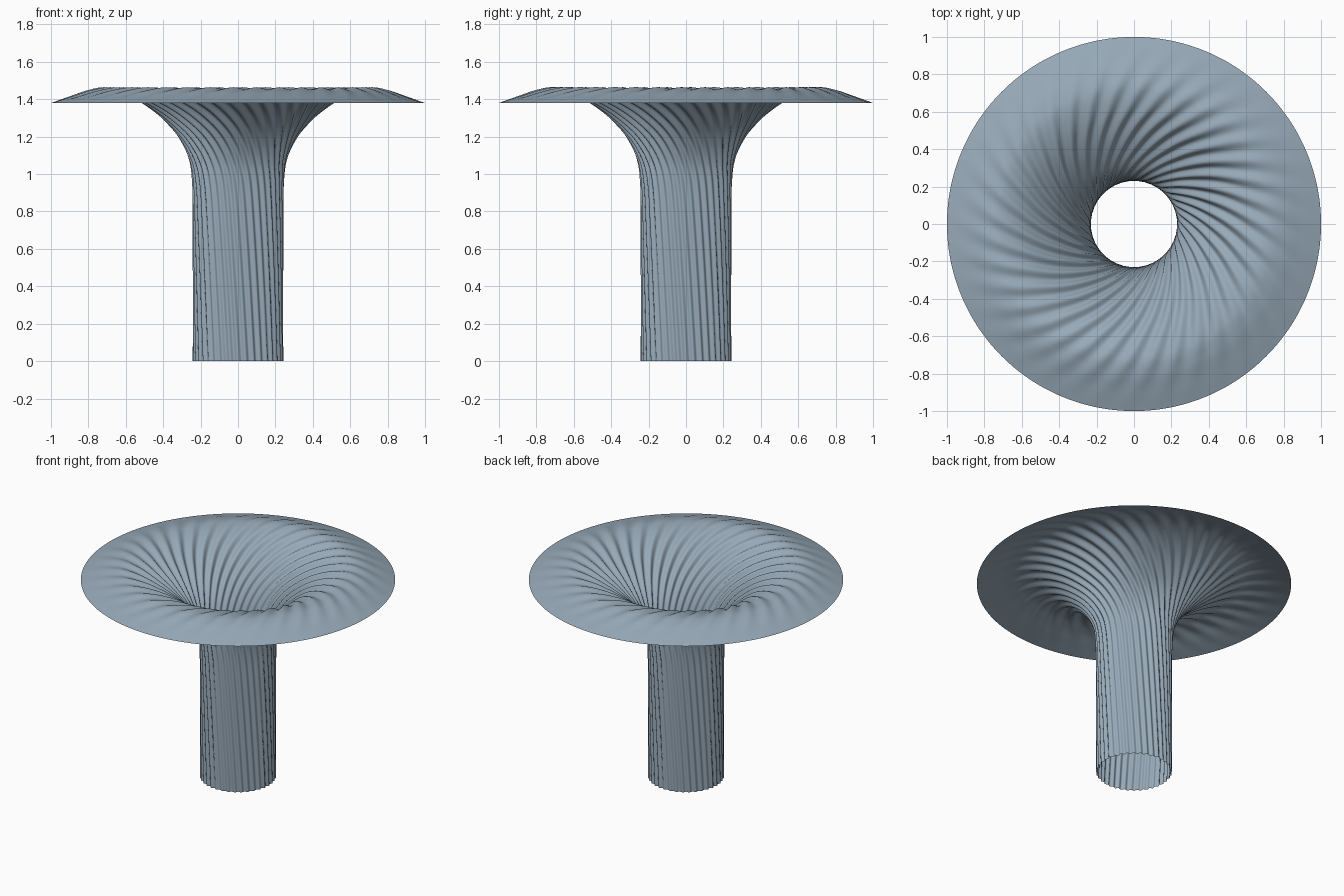
import bpy, bmesh, math
from mathutils import Vector

if "Cube" in bpy.data.objects:
    bpy.data.objects.remove(bpy.data.objects["Cube"])

FLUTES = 36      # twisted ribs around the stem and bell
SEG = FLUTES * 10
STEPS = 9        # rows between profile points

# profile stations: radius, height, twist (radians), rib depth
PROFILE = [Vector(p) for p in (
    (0.236, 0.00, 0.00, 0.006),
    (0.236, 0.35, 0.09, 0.006),
    (0.237, 0.70, 0.19, 0.006),
    (0.240, 0.95, 0.28, 0.006),
    (0.256, 1.08, 0.40, 0.007),
    (0.310, 1.20, 0.58, 0.009),
    (0.395, 1.30, 0.77, 0.010),
    (0.490, 1.375, 0.92, 0.010),
    (0.600, 1.432, 1.06, 0.009),
    (0.710, 1.457, 1.16, 0.007),
    (0.800, 1.446, 1.23, 0.004),
    (0.900, 1.414, 1.30, 0.0015),
    (1.000, 1.380, 1.36, 0.0),
)]


def smooth_profile(pts):
    """Catmull-Rom curve through the stations."""
    p = [2 * pts[0] - pts[1]] + pts + [2 * pts[-1] - pts[-2]]
    out = []
    for i in range(1, len(p) - 2):
        a, b, c, d = p[i - 1:i + 3]
        for k in range(STEPS):
            t = k / STEPS
            out.append(0.5 * (2 * b + (c - a) * t + (2 * a - 5 * b + 4 * c - d) * t * t
                              + (3 * b - a - 3 * c + d) * t ** 3))
    return out + [pts[-1]]


# fluted trumpet: one open sheet swept around z
rows = smooth_profile(PROFILE)
bm = bmesh.new()
rings = []
for i, (r, z, twist, depth) in enumerate(rows):
    a, b = rows[max(i - 1, 0)], rows[min(i + 1, len(rows) - 1)]
    tan = Vector((b[0] - a[0], b[1] - a[1])).normalized()
    nr, nz = tan.y, -tan.x          # outward normal of the profile
    if i == 0:
        nr, nz = 1, 0               # keep the foot flat
    ring = []
    for j in range(SEG):
        ang = 2 * math.pi * j / SEG
        d = depth * math.cos(FLUTES * ang)
        th = ang - twist            # ribs swirl clockwise going up
        rr = r + d * nr
        ring.append(bm.verts.new((rr * math.cos(th), rr * math.sin(th), z + d * nz)))
    rings.append(ring)
for lo, hi in zip(rings, rings[1:]):
    for j in range(SEG):
        k = (j + 1) % SEG
        bm.faces.new((lo[j], lo[k], hi[k], hi[j])).smooth = True

mesh = bpy.data.meshes.new("fluted_trumpet")
bm.to_mesh(mesh)
bm.free()
trumpet = bpy.data.objects.new("fluted_trumpet", mesh)
bpy.context.collection.objects.link(trumpet)

mat = bpy.data.materials.new("blue grey")
mat.diffuse_color = (0.31, 0.40, 0.48, 1)
mat.use_nodes = True
mat.node_tree.nodes["Principled BSDF"].inputs["Base Color"].default_value = mat.diffuse_color
mesh.materials.append(mat)
